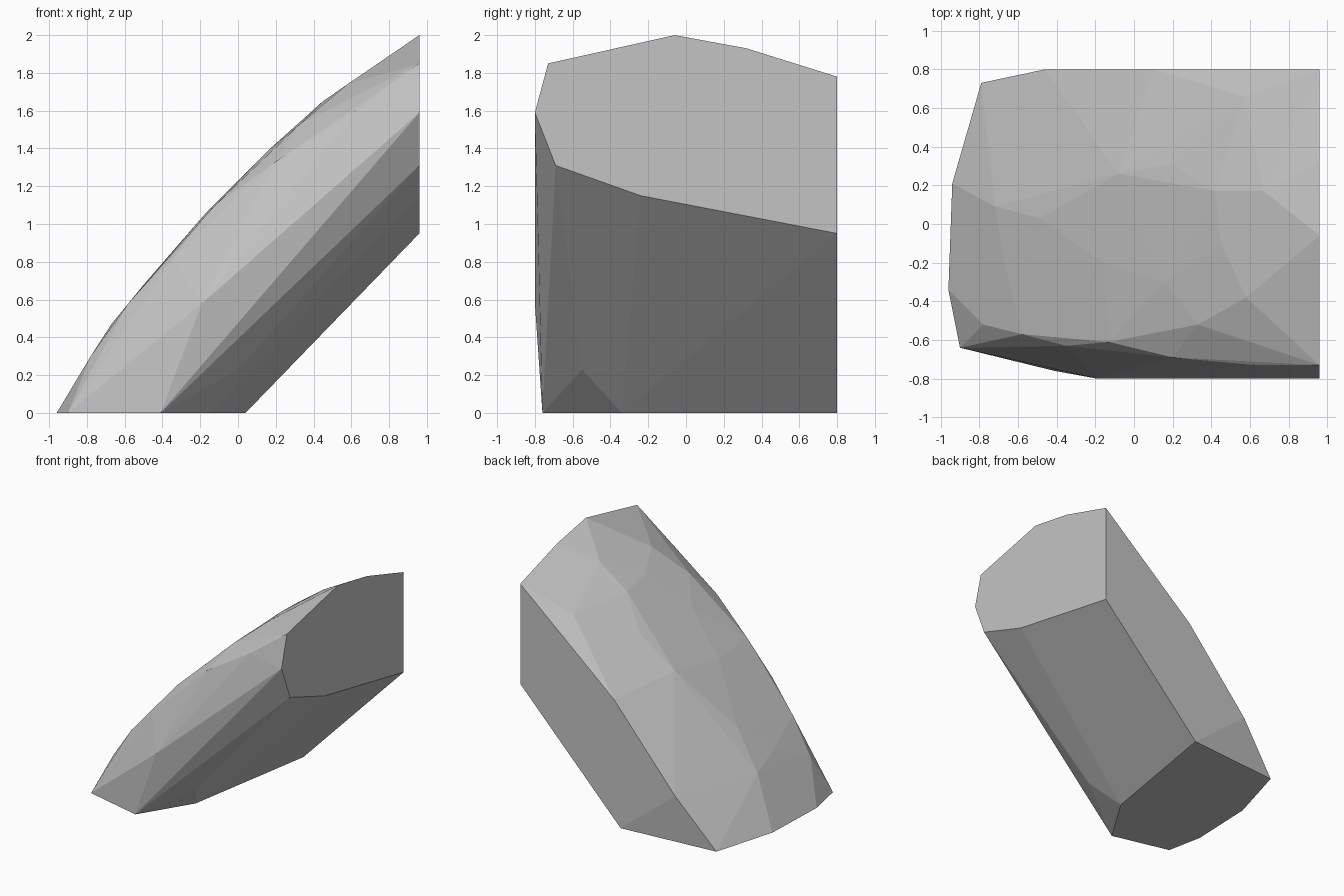
import bpy
import bmesh
import math

# Remove the default cube if the scene has it
default_cube = bpy.data.objects.get("Cube")
if default_cube:
    bpy.data.objects.remove(default_cube, do_unlink=True)

END_X = 0.96    # plane of the flat cut end
BACK_Y = 0.80   # plane of the flat back side


def make_material(name, colour):
    material = bpy.data.materials.new(name)
    material.use_nodes = True
    material.diffuse_color = colour
    material.node_tree.nodes["Principled BSDF"].inputs["Base Color"].default_value = colour
    return material


def build_hull(name, points, material):
    """Wrap the corner points in a convex shell with flat facets."""
    bm = bmesh.new()
    for point in points:
        bm.verts.new(point)
    result = bmesh.ops.convex_hull(bm, input=bm.verts[:])
    loose = {g for g in result["geom_interior"] + result["geom_unused"]
             if isinstance(g, bmesh.types.BMVert) and not g.link_faces}
    bmesh.ops.delete(bm, geom=list(loose), context="VERTS")
    # Merge the triangles of each flat cut into one polygon
    bmesh.ops.dissolve_limit(bm, angle_limit=math.radians(0.3),
                             verts=bm.verts[:], edges=bm.edges[:])
    bmesh.ops.recalc_face_normals(bm, faces=bm.faces[:])
    mesh = bpy.data.meshes.new(name)
    bm.to_mesh(mesh)
    bm.free()
    mesh.materials.append(material)
    rock = bpy.data.objects.new(name, mesh)
    bpy.context.collection.objects.link(rock)
    return rock


# Flat base outline (x, y)
base = [(0.04, BACK_Y), (-0.79, 0.73), (-0.94, 0.21), (-0.96, -0.34),
        (-0.9, -0.64), (-0.41, -0.76), (-0.15, -0.34)]

# Flat cut end outline (y, z)
cut_end = [(-0.8, 1.59), (-0.73, 1.85), (-0.06, 2), (0.32, 1.93),
           (BACK_Y, 1.78), (BACK_Y, 0.95), (-0.24, 1.15), (-0.69, 1.31)]

# Upper corners of the flat back (x, z)
back_rim = [(-0.46, 0.4), (0.1, 1.05)]

# Chipped corners over the sloping top
slope = [(0.57, 0.66, 1.58), (0.67, 0.17, 1.8), (0.58, -0.38, 1.74),
         (0.42, 0.17, 1.62), (0.45, -0.1, 1.65), (0.2, 0.31, 1.38),
         (0.16, -0.3, 1.39), (-0.08, 0.26, 1.13), (-0.16, -0.2, 1.07),
         (-0.49, 0.03, 0.69), (-0.72, 0.09, 0.39), (-0.67, -0.2, 0.47)]

# Ridge where the top breaks into the front, and the front corners
ridge = [(0.62, -0.73, 1.6), (0.33, -0.52, 1.53), (0.2, -0.69, 1.33),
         (-0.13, -0.61, 1.09), (-0.35, -0.63, 0.81), (-0.58, -0.57, 0.58),
         (-0.78, -0.52, 0.3)]
front = [(-0.19, -0.8, 0.58), (0, -0.55, 0.23)]

corners = [(x, y, 0) for x, y in base]
corners += [(END_X, y, z) for y, z in cut_end]
corners += [(x, BACK_Y, z) for x, z in back_rim]
corners += slope + ridge + front

stone = make_material("stone_grey", (0.55, 0.55, 0.55, 1))
build_hull("rock_chunk", corners, stone)
